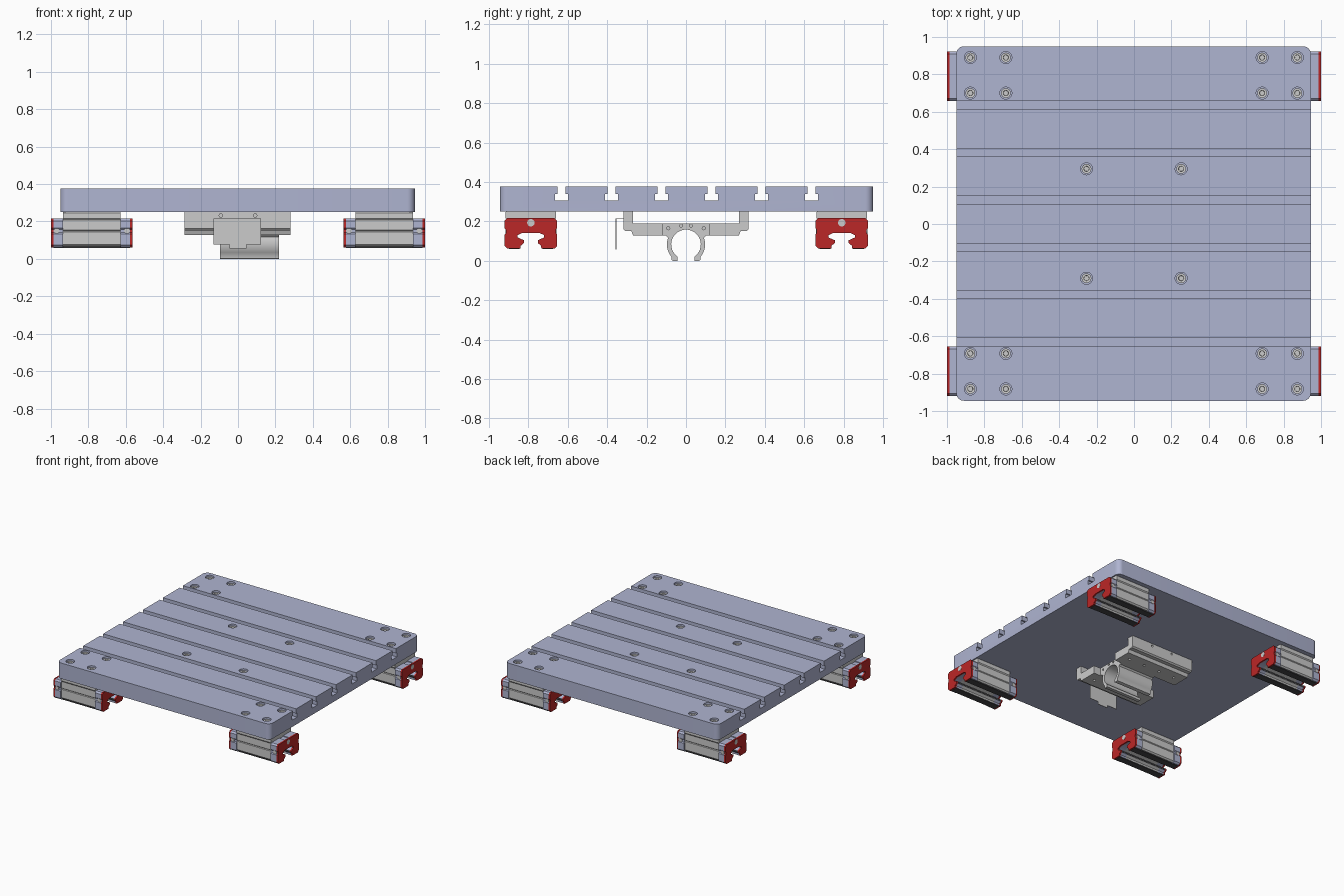
import bpy, bmesh, math
from mathutils import Matrix, Vector

if "Cube" in bpy.data.objects:
    bpy.data.objects.remove(bpy.data.objects["Cube"])


def material(name, rgb):
    m = bpy.data.materials.new(name)
    m.diffuse_color = (*rgb, 1)
    m.use_nodes = True
    m.node_tree.nodes["Principled BSDF"].inputs["Base Color"].default_value = m.diffuse_color
    return m


BLUE = material("pale_blue", (0.43, 0.46, 0.64))
RED = material("red", (0.5, 0.02, 0.02))
DARK = material("dark_rubber", (0.06, 0.06, 0.065))


def finish(bm, name, mat=None, smooth=True):
    bmesh.ops.recalc_face_normals(bm, faces=bm.faces[:])
    mesh = bpy.data.meshes.new(name)
    bm.to_mesh(mesh)
    bm.free()
    ob = bpy.data.objects.new(name, mesh)
    bpy.context.collection.objects.link(ob)
    if mat:
        mesh.materials.append(mat)
    if smooth:
        bpy.ops.object.select_all(action='DESELECT')
        bpy.context.view_layer.objects.active = ob
        ob.select_set(True)
        bpy.ops.object.shade_smooth_by_angle(angle=math.radians(30))
    return ob


def prism(bm, pts, x0, x1, yc=0.0):
    """Extrude a closed (y, z) profile along x."""
    f = bm.faces.new([bm.verts.new((x0, y + yc, z)) for y, z in pts])
    ext = bmesh.ops.extrude_face_region(bm, geom=[f])
    bmesh.ops.translate(bm, vec=(x1 - x0, 0, 0),
                        verts=[v for v in ext["geom"] if isinstance(v, bmesh.types.BMVert)])


def profile_part(name, pts, x0, x1, yc=0.0, mat=None):
    bm = bmesh.new()
    prism(bm, pts, x0, x1, yc)
    return finish(bm, name, mat)


def mirrored(half):
    """Mirror a half profile, listed from the centre outwards and round."""
    return half + [(-y, z) for y, z in reversed(half)]


def rect(y0, y1, z0, z1):
    return [(y0, z0), (y1, z0), (y1, z1), (y0, z1)]


def disc(bm, centre, axis, r, h, seg=24):
    """Cylinder centred on a point along an axis."""
    rot = Vector((0, 0, 1)).rotation_difference(Vector(axis)).to_matrix().to_4x4()
    return bmesh.ops.create_cone(bm, cap_ends=True, segments=seg, radius1=r, radius2=r, depth=h,
                                 matrix=Matrix.Translation(centre) @ rot)["verts"]


def cut(ob, cutter):
    cutter.hide_render = True
    cutter.hide_viewport = True
    mod = ob.modifiers.new("holes", 'BOOLEAN')
    mod.operation = 'DIFFERENCE'
    mod.solver = 'EXACT'
    mod.object = cutter


# Table plate with six T-slots running along x
Z0, Z1, ZT, ZB = 0.25, 0.376, 0.338, 0.305
X0, X1, Y0, Y1, YC = -0.95, 0.945, -0.945, 0.95, 0.0025
outline = [(Y0, Z0), (Y0, Z1)]
for i in range(6):
    c = YC + (i - 2.5) * 0.2535
    outline += [(c - .021, Z1), (c - .021, ZT), (c - .033, ZT), (c - .033, ZB),
                (c + .033, ZB), (c + .033, ZT), (c + .021, ZT), (c + .021, Z1)]
outline += [(Y1, Z1), (Y1, Z0)]
bm = bmesh.new()
prism(bm, outline, X0, X1)
corners = [e for e in bm.edges
           if abs(e.verts[0].co.z - e.verts[1].co.z) > 0.1
           and all(abs(v.co.y) > 0.94 for v in e.verts)]
bmesh.ops.bevel(bm, geom=corners, offset=0.04, segments=8, profile=0.5, affect='EDGES')
plate = finish(bm, "table_plate", BLUE)

# Counterbores and socket screws
spots = [(x, y) for x in (-.875, -.685, .685, .873) for y in (-.882, -.692, .70, .89)]
spots += [(x, y) for x in (-.254, .252) for y in (-.29, .295)]
bores, screws = bmesh.new(), bmesh.new()
for x, y in spots:
    disc(bores, (x, y, 0.37), (0, 0, 1), 0.032, 0.06, 32)
    verts = disc(screws, (x, y, 0.35), (0, 0, 1), 0.026, 0.03)
    top = max({f for v in verts for f in v.link_faces}, key=lambda f: f.calc_center_median().z)
    bmesh.ops.inset_individual(screws, faces=[top], thickness=0.012)
    bmesh.ops.translate(screws, verts=top.verts[:], vec=(0, 0, -0.001))
    bmesh.ops.inset_individual(screws, faces=[top], thickness=0.001)
    bmesh.ops.translate(screws, verts=top.verts[:], vec=(0, 0, -0.018))
cut(plate, finish(bores, "counterbore_cutter", smooth=False))
finish(screws, "socket_screws")

# Rail carriage profiles: the underside channel wraps a profiled rail
channel = [(.055, .062), (.055, .076), (.038, .090), (.038, .104),
           (.070, .118), (.070, .130), (.045, .142)]
body_half = [(.124, .25), (.128, .246), (.128, .216), (.122, .208), (.122, .155), (.118, .150),
             (.122, .145), (.122, .078), (.108, .064)] + channel
cap_half = [(.025, .209), (.025, .215), (.120, .215), (.132, .203), (.132, .165),
            (.126, .158), (.126, .140), (.132, .133), (.132, .075), (.119, .062)] + channel
wiper_half = [(.120, .216), (.133, .203), (.133, .165), (.127, .158), (.127, .140),
              (.133, .133), (.133, .075), (.119, .061), (.053, .061)] + \
             [(y - .003, z) for y, z in channel[1:]]
body, cap, wiper = mirrored(body_half), mirrored(cap_half), mirrored(wiper_half)

# Four carriages
for sx, xn in ((-1, "left"), (1, "right")):
    for yc, yn in ((-.787, "front"), (.79, "back")):
        xc, tag = sx * 0.7815, f"{xn}_{yn}"
        profile_part("carriage_body_" + tag, body, xc - .153, xc + .153, yc)
        caps, wipers, plugs, seals = (bmesh.new() for _ in range(4))
        for s in (-1, 1):
            prism(caps, cap, xc + s * .153, xc + s * .205, yc)
            prism(wipers, wiper, xc + s * .205, xc + s * .2175, yc)
            disc(plugs, (xc + s * .2115, yc, .193), (1, 0, 0), .019, .014)
            for t in (-1, 1):
                disc(plugs, (xc + s * .188, yc + t * .122, .15), (0, 1, 0), .015, .016)
            # Rubber strips below each leg and inside the channel
            prism(seals, rect(s * .058, s * .112, .059, .068), xc - .205, xc + .205, yc)
            prism(seals, rect(s * .036, s * .046, .091, .103), xc - .205, xc + .205, yc)
        finish(caps, "carriage_end_caps_" + tag, BLUE)
        finish(wipers, "carriage_wipers_" + tag, RED)
        finish(plugs, "carriage_plugs_" + tag)
        finish(seals, "carriage_seals_" + tag, DARK)

# Pair of step-shaped brackets carrying the nut housing
for s, n in ((-1, "front"), (1, "back")):
    pts = [(.12, .19), (.268, .19), (.268, .25), (.318, .25), (.318, .162),
           (.308, .152), (.278, .152), (.268, .127), (.12, .127)]
    bracket = profile_part("bracket_" + n, [(s * y, z) for y, z in pts], -.285, .28)
    holes = bmesh.new()
    for x in (-.092, .092):
        disc(holes, (x, s * .31, .232), (0, 1, 0), .009, .06, 16)
    for x in (-.21, -.07, .07, .21):
        disc(holes, (x, s * .20, .125), (0, 0, 1), .010, .04, 16)
    cut(bracket, finish(holes, "bracket_hole_cutter_" + n, smooth=False))

# Open-bottomed round nut housing
R, CZ = 0.075, 0.083
a0 = math.asin(0.042 / R)
bore = [(R * math.sin(a), CZ - R * math.cos(a))
        for a in (a0 + (math.pi - a0) * i / 20 for i in range(20))]
outer = [(.097 * math.sin(a), CZ - .097 * math.cos(a))
         for a in (math.radians(110 - 10 * i) for i in range(7))]
half = [(.130, .19), (.130, .127), (.102, .127)] + outer + [(.072, .002), (.066, 0), (.042, 0)] + bore
nut = profile_part("nut_housing", mirrored(half) [:], -.095, .22)
holes = bmesh.new()
for x in (-.095, .22):
    for y, z in ((-.09, .165), (-.025, .178), (.025, .178), (.09, .165)):
        disc(holes, (x, y, z), (1, 0, 0), .008, .05, 16)
cut(nut, finish(holes, "nut_hole_cutter", smooth=False))

# Thin sheet flag in front of the bracket, with a stepped lower edge
bm = bmesh.new()
flag = [(-.13, .215), (-.13, .077), (-.045, .077), (-.045, .056),
        (.045, .056), (.045, .077), (.122, .077), (.122, .215)]
f = bm.faces.new([bm.verts.new((x, -.357, z)) for x, z in flag])
ext = bmesh.ops.extrude_face_region(bm, geom=[f])
bmesh.ops.translate(bm, vec=(0, .004, 0),
                    verts=[v for v in ext["geom"] if isinstance(v, bmesh.types.BMVert)])
prism(bm, rect(-.357, -.316, .211, .215), -.13, .122)
finish(bm, "sensor_flag", smooth=False)
